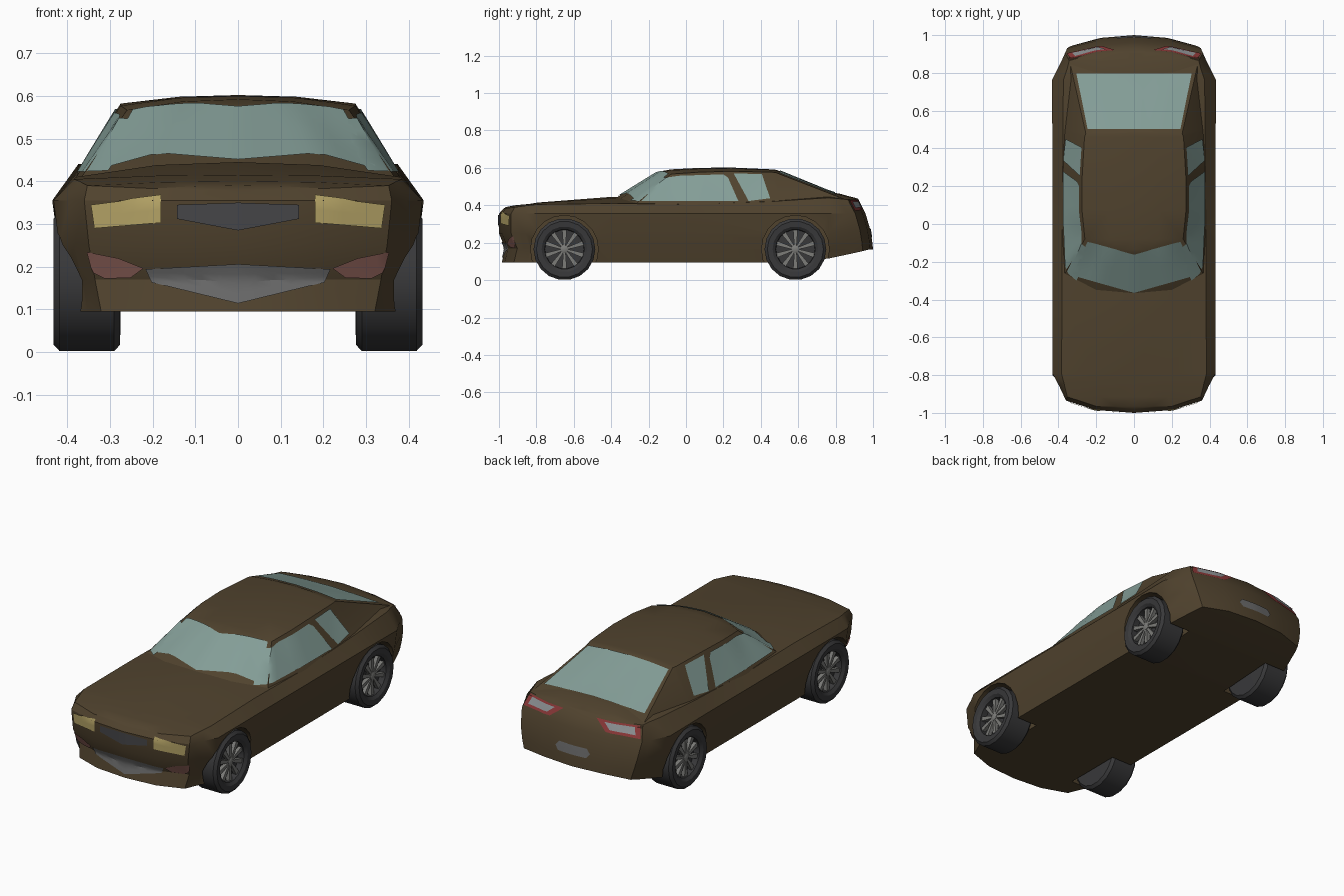
import bpy, bmesh, math
from mathutils import Vector, Matrix
from mathutils.bvhtree import BVHTree

cube = bpy.data.objects.get("Cube")
if cube:
    bpy.data.objects.remove(cube)


def material(name, r, g, b):
    m = bpy.data.materials.new(name)
    m.use_nodes = True
    m.diffuse_color = (r, g, b, 1)
    m.node_tree.nodes["Principled BSDF"].inputs["Base Color"].default_value = (r, g, b, 1)
    return m


PAINT = material("brown paint", .08, .055, .027)
GLASS = material("window glass", .23, .34, .31)
YELLOW = material("headlight yellow", .45, .36, .13)
PINK = material("fog lamp pink", .27, .12, .10)
RED = material("tail lamp red", .26, .04, .04)
DARK = material("dark grille", .06, .06, .065)
GREY = material("mesh grey", .14, .14, .14)
RUBBER = material("tyre rubber", .04, .04, .042)
METAL = material("rim metal", .20, .20, .19)
LENS = material("lens grey", .27, .29, .30)


def finish(bm, name, mat, angle=30):
    me = bpy.data.meshes.new(name)
    bm.to_mesh(me)
    bm.free()
    ob = bpy.data.objects.new(name, me)
    bpy.context.collection.objects.link(ob)
    if mat:
        me.materials.append(mat)
    me.shade_smooth()
    me.set_sharp_from_angle(angle=math.radians(angle))
    return ob


trees = []


def shell(name, levels, crown):
    """Loft mirrored half outlines upward, then close the bottom and a crowned top."""
    bm = bmesh.new()
    n = len(levels[0])
    rings = []
    for half in levels:
        right = [bm.verts.new(p) for p in half]
        left = [bm.verts.new((-x, y, z)) for x, y, z in half[-2:0:-1]]
        rings.append(right + left)
    size = len(rings[0])
    for lo, hi in zip(rings, rings[1:]):
        for i in range(size):
            j = (i + 1) % size
            bm.faces.new((lo[i], lo[j], hi[j], hi[i]))

    def cap(ring, heights):
        rows = [[ring[0]]]
        for i in range(1, n - 1):
            a, b = ring[i], ring[size - i]
            row = [a]
            if heights:
                for f, k in ((.5, .8), (0, 1), (-.5, .8)):
                    z = a.co.z + (heights[i - 1] - a.co.z) * k
                    row.append(bm.verts.new((a.co.x * f, a.co.y, z)))
            rows.append(row + [b])
        rows.append([ring[n - 1]])
        for r, s in zip(rows, rows[1:]):
            for k in range(max(len(r), len(s)) - 1):
                if len(r) == 1:
                    bm.faces.new((r[0], s[k], s[k + 1]))
                elif len(s) == 1:
                    bm.faces.new((r[k], s[0], r[k + 1]))
                else:
                    bm.faces.new((r[k], s[k], s[k + 1], r[k + 1]))

    cap(rings[0], None)
    cap(rings[-1], crown)
    bmesh.ops.recalc_face_normals(bm, faces=bm.faces)
    bmesh.ops.triangulate(bm, faces=bm.faces)
    trees.append(BVHTree.FromBMesh(bm))
    return finish(bm, name, PAINT)


# Lower body: one plan outline, repeated at five heights
plan = [(0, -1), (.2, -.985), (.36, -.935), (.395, -.86), (.432, -.79), (.432, -.4), (.432, 0),
        (.432, .45), (.435, .76), (.385, .9), (.365, .945), (.2, .985), (0, 1)]
tail_lift = [0] * 8 + [.02, .05, .06, .07, .07]


def body_level(z, width, front, rear, lift):
    out = []
    for i, (x, y) in enumerate(plan):
        shift = front if i < 4 else rear if i > 8 else 0
        out.append((x * width, y + shift, z + tail_lift[i] * lift))
    return out


shoulder_z = [.378, .383, .39, .40, .405, .41, .405, .42, .44, .435, .43, .43, .435]
shoulder_x = [1, 1, .98, .94, .89, .88, .88, .87, .86, .92, .94, 1, 1]
shoulder = [(p[0] * s, p[1], z) for p, s, z in
            zip(body_level(0, 1, .02, -.08, 0), shoulder_x, shoulder_z)]
body = shell("body", [body_level(.095, .89, .015, 0, 1), body_level(.17, .93, .033, -.005, .6),
                      body_level(.25, .97, 0, -.015, .3), body_level(.355, 1, 0, -.04, 0), shoulder],
             [.39, .40, .407, .415, .445, .44, .45, .47, .463, .45, .44])

# Cabin: belt outline up to roof outline
belt = [(0, -.39, .43), (.2, -.36, .43), (.37, -.27, .405), (.385, 0, .40), (.385, .28, .40),
        (.375, .5, .41), (.345, .88, .42), (.2, .9, .42), (0, .9, .42)]
roof = [(0, -.155, .575), (.14, -.135, .575), (.26, -.08, .567), (.275, .07, .577), (.275, .24, .582),
        (.262, .46, .577), (.255, .48, .575), (.13, .49, .583), (0, .495, .585)]
shell("cabin", [belt, roof], [.582, .592, .6, .602, .592, .59, .587])

# Wheel arches
WHEELS = [(s, y) for s in (1, -1) for y in (-.65, .585)]
R = .165
bm = bmesh.new()
for s, y in WHEELS:
    bmesh.ops.create_cone(bm, cap_ends=True, segments=20, radius1=.181, radius2=.181, depth=.4,
                          matrix=Matrix.Translation((s * .46, y, R)) @ Matrix.Rotation(math.pi / 2, 4, 'Y'))
cutter = finish(bm, "arch_cutter", None)
cutter.hide_render = True
mod = body.modifiers.new("arches", 'BOOLEAN')
mod.operation, mod.object, mod.solver = 'DIFFERENCE', cutter, 'EXACT'
bpy.context.view_layer.objects.active = body
bpy.ops.object.modifier_apply(modifier=mod.name)
bpy.data.objects.remove(cutter)
body.data.set_sharp_from_angle(angle=math.radians(30))


# Thin plates laid onto the shell, spanning two edge polylines
def plate(name, mat, a, b, axis, side, lift=.005, steps=5, rows=4):
    k = "xyz".index(axis)
    ray = Vector((0, 0, 0))
    ray[k] = -side

    def drop(p):
        co = [p.x, p.y]
        co.insert(k, side * 3)
        hits = [h for h in (t.ray_cast(Vector(co), ray) for t in trees) if h[0]]
        if not hits:
            co[k] = side
            hits = [t.find_nearest(Vector(co)) for t in trees]
        loc, normal = min(hits, key=lambda h: h[3])[:2]
        return loc + normal * lift

    def dense(line):
        pts = [Vector(p) for p in line]
        out = [p.lerp(q, i / steps) for p, q in zip(pts, pts[1:]) for i in range(steps)]
        return out + [pts[-1]]

    bm = bmesh.new()
    grid = [[bm.verts.new(drop(p.lerp(q, j / rows))) for j in range(rows + 1)]
            for p, q in zip(dense(a), dense(b))]
    for g, h in zip(grid, grid[1:]):
        for j in range(rows):
            bm.faces.new((g[j], g[j + 1], h[j + 1], h[j]))
    bmesh.ops.remove_doubles(bm, verts=bm.verts, dist=.0002)
    bm.normal_update()
    bmesh.ops.reverse_faces(bm, faces=[f for f in bm.faces if f.normal.dot(ray) > 0])
    finish(bm, name, mat)


def flip(line, s):
    return [(s * x, z) for x, z in line]


# Glass
plate("windshield", GLASS, [(-.245, -.092), (0, -.16), (.245, -.092)],
      [(-.325, -.27), (0, -.362), (.325, -.27)], 'z', 1, steps=8)
plate("rear_window", GLASS, [(-.245, .5), (.245, .5)], [(-.305, .795), (0, .81), (.305, .795)][::2],
      'z', 1, steps=12, rows=6)
for s, tag in ((1, "left"), (-1, "right")):
    plate(tag + "_door_window", GLASS, [(-.12, .543), (-.04, .555), (.2, .563), (.225, .545)],
          [(-.3, .42), (-.1, .42), (.2, .42), (.28, .42)], 'x', s)
    plate(tag + "_quarter_window", GLASS, [(.255, .567), (.405, .565)], [(.335, .42), (.45, .435)], 'x', s)

    # Lamps
    plate(tag + "_headlight", YELLOW, flip([(.18, .366), (.343, .345)], s),
          flip([(.18, .303), (.335, .29)], s), 'y', -1)
    plate(tag + "_fog_lamp", PINK, flip([(.22, .198), (.28, .222), (.35, .236)], s),
          flip([(.25, .176), (.31, .174), (.337, .187)], s), 'y', -1)
    plate(tag + "_tail_lamp", RED, flip([(.1, .425), (.335, .425)], s),
          flip([(.17, .373), (.355, .368)], s), 'y', 1, .005)
    plate(tag + "_tail_lens", LENS, flip([(.15, .416), (.31, .416)], s),
          flip([(.19, .385), (.325, .381)], s), 'y', 1, .009)

# Grilles and rear slot
plate("upper_grille", DARK, [(-.142, .345), (0, .35), (.142, .345)],
      [(-.142, .312), (0, .285), (.142, .312)], 'y', -1)
plate("lower_grille", GREY, [(-.215, .196), (0, .208), (.215, .196)],
      [(-.2, .162), (0, .113), (.2, .162)], 'y', -1)
plate("rear_slot", GREY, [(-.105, .25), (-.085, .274), (.085, .274), (.105, .25)],
      [(-.105, .25), (-.085, .226), (.085, .226), (.105, .25)], 'y', 1)


# Wheels: lathed tyre and rim, plus radial spokes
def lathe(bm, profile, segments=18):
    rings = []
    for r, x in profile:
        rings.append([bm.verts.new((x, r * math.cos(t), r * math.sin(t)))
                      for t in (2 * math.pi * i / segments for i in range(segments))])
    for a, b in zip(rings, rings[1:]):
        for i in range(segments):
            j = (i + 1) % segments
            bm.faces.new((a[i], a[j], b[j], b[i]))
    for ring in (rings[0], rings[-1]):
        bm.faces.new(ring)
    bmesh.ops.recalc_face_normals(bm, faces=bm.faces)


def place(bm, s, y):
    bmesh.ops.transform(bm, verts=bm.verts, matrix=Matrix.Translation((0, y, R)) @
                        Matrix.Rotation(0 if s > 0 else math.pi, 4, 'Z'))


for s, y in WHEELS:
    tag = ("front_" if y < 0 else "rear_") + ("left" if s > 0 else "right")
    bm = bmesh.new()
    lathe(bm, [(.104, .385), (.106, .418), (.122, .43), (.15, .432), (R, .418),
               (R, .29), (.15, .276), (.06, .275)])
    place(bm, s, y)
    finish(bm, tag + "_tyre", RUBBER)

    bm = bmesh.new()
    lathe(bm, [(.022, .386), (.022, .412), (.014, .416)], 10)
    for i in range(10):
        spoke = Matrix.Rotation(2 * math.pi * i / 10, 4, 'X') @ Matrix.Translation((.4, 0, .06))
        made = bmesh.ops.create_cube(bm, size=1, matrix=spoke @ Matrix.Diagonal((.02, .02, .088, 1)))
        inverse = spoke.inverted()
        for v in made["verts"]:
            p = inverse @ v.co
            p.y *= 1.25 if p.z > 0 else .6
            v.co = spoke @ p
    place(bm, s, y)
    finish(bm, tag + "_rim", METAL)
